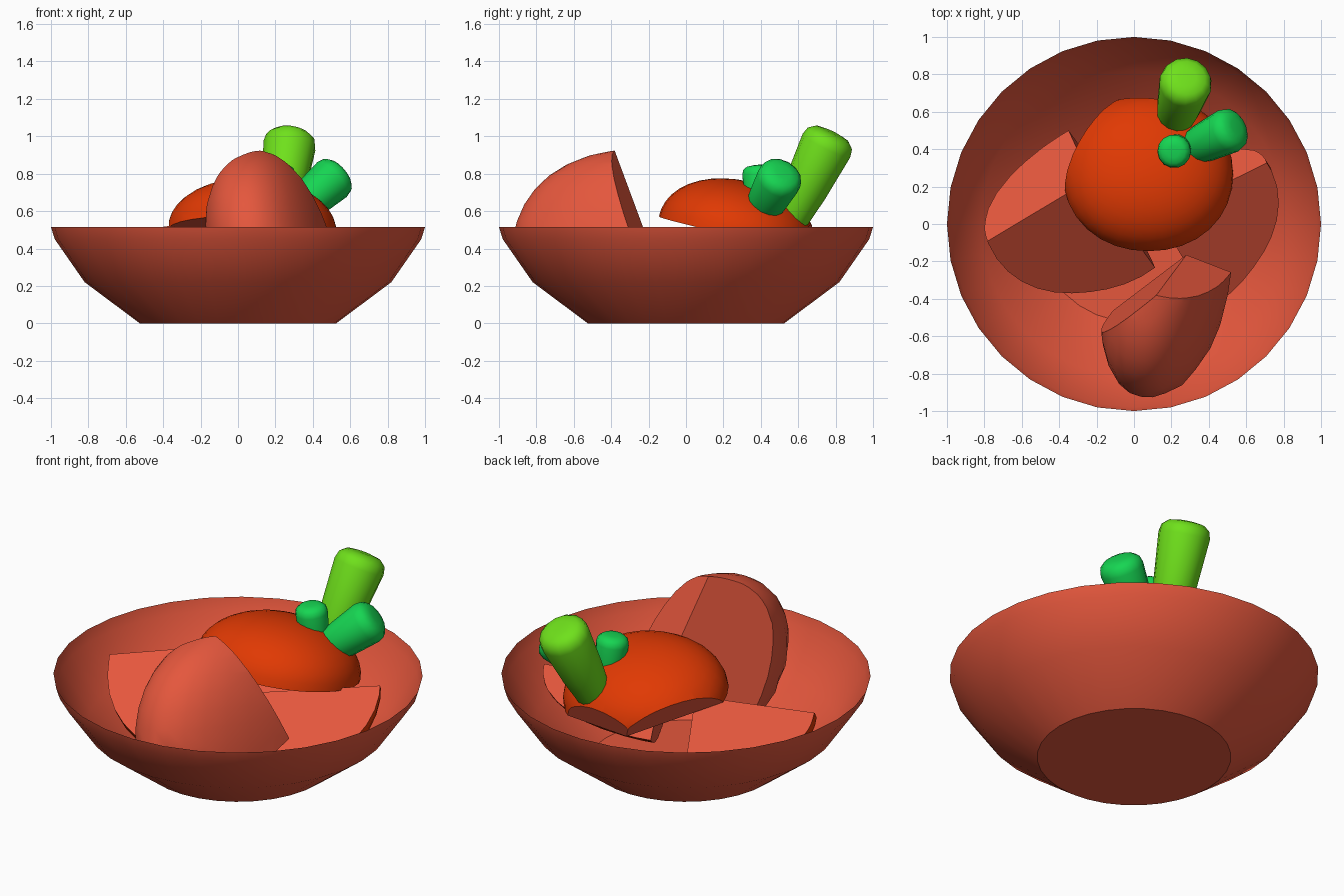
import bpy, bmesh, math
from mathutils import Vector as V, Matrix

if "Cube" in bpy.data.objects:
    bpy.data.objects.remove(bpy.data.objects["Cube"])


def material(name, rgb):
    m = bpy.data.materials.new(name)
    m.diffuse_color = (*rgb, 1)
    m.use_nodes = True
    m.node_tree.nodes["Principled BSDF"].inputs["Base Color"].default_value = m.diffuse_color
    return m


RED = material("terracotta red", (0.78, 0.095, 0.046))
ORANGE = material("orange skin", (0.75, 0.041, 0.001))
GREEN = material("green", (0.008, 0.67, 0.085))
LIME = material("light green", (0.158, 0.75, 0.011))
BOWL = [(0.525, 0), (0.82, 0.22), (0.98, 0.45), (1.0, 0.515)]


def finish(bm, name, mats, angle=35):
    me = bpy.data.meshes.new(name)
    bm.to_mesh(me)
    bm.free()
    ob = bpy.data.objects.new(name, me)
    bpy.context.collection.objects.link(ob)
    for m in mats:
        me.materials.append(m)
    bpy.ops.object.select_all(action='DESELECT')
    ob.select_set(True)
    bpy.context.view_layer.objects.active = ob
    bpy.ops.object.shade_smooth_by_angle(angle=math.radians(angle))
    return ob


def lathe(name, profile, sides, mat, frame=Matrix(), caps=(True, True), angle=35):
    """Rings of (radius, height) joined by quads, placed by a matrix."""
    bm = bmesh.new()
    rings = [[bm.verts.new(frame @ V((r * math.cos(2 * math.pi * i / sides),
                                      r * math.sin(2 * math.pi * i / sides), z)))
              for i in range(sides)] for r, z in profile]
    for a, b in zip(rings, rings[1:]):
        for i in range(sides):
            j = (i + 1) % sides
            bm.faces.new((a[i], a[j], b[j], b[i]))
    if caps[0]:
        bm.faces.new(rings[0][::-1])
    if caps[1]:
        bm.faces.new(rings[-1])
    return finish(bm, name, [mat], angle)


def keep_in_bowl(co):
    """Pull a point inside the bowl wall."""
    co.z = max(co.z, 0.015)
    for (r0, z0), (r1, z1) in zip(BOWL, BOWL[1:]):
        if z0 <= co.z <= z1:
            limit = r0 + (r1 - r0) * (co.z - z0) / (z1 - z0) - 0.025
            r = math.hypot(co.x, co.y)
            if r > limit:
                co.x *= limit / r
                co.y *= limit / r


def chunk(name, centre, axes, semis, planes, skin, p=2.0):
    """Rounded body trimmed by planes (point, outward normal); cut faces are red."""
    bm = bmesh.new()
    bmesh.ops.create_uvsphere(bm, u_segments=32, v_segments=20, radius=1)
    for f in bm.faces:
        f.material_index = 1
    rot = Matrix([a.normalized() for a in axes]).transposed()
    for v in bm.verts:
        q = v.co / sum(abs(c) ** p for c in v.co) ** (1 / p)
        v.co = V(centre) + rot @ V([c * s for c, s in zip(q, semis)])
    for co, no in planes:
        cut = bmesh.ops.bisect_plane(bm, geom=bm.verts[:] + bm.edges[:] + bm.faces[:],
                                     plane_co=co, plane_no=V(no).normalized(),
                                     clear_outer=True)['geom_cut']
        edges = [e for e in cut if isinstance(e, bmesh.types.BMEdge) and e.is_boundary]
        for f in bmesh.ops.contextual_create(bm, geom=edges)['faces']:
            f.material_index = 0
    bmesh.ops.recalc_face_normals(bm, faces=bm.faces)
    for v in bm.verts:
        keep_in_bowl(v.co)
    return finish(bm, name, [RED, skin], 30)


def wedge(name, corner, u, f1, f2, d, semis, skin, shift=0.0):
    """Chunk with two flat faces meeting on the ridge u, and a flat end."""
    c, u, f1, f2, d = (V(x) for x in (corner, u, f1, f2, d))
    u.normalize()
    d.normalize()
    s = u.cross(d).normalized()
    planes = [(c, -u)]
    for a, b in ((f1, f2), (f2, f1)):
        n = u.cross(a)
        planes.append((c, -n if n.dot(b) > 0 else n))
    return chunk(name, c + s * shift, (d, s, d.cross(s)),
                 (semis[0], semis[2], semis[1]), planes, skin, 2.25)


# Bowl: thin open shell with a flat base
lathe("bowl", BOWL, 32, RED, caps=(True, False))

# Front chunk standing up over the rim
wedge("front_chunk", (0.28, -0.165, 0.34), (-0.25, -0.336, 0.906),
      (-0.726, -0.55, -0.41), (0.93, -0.36, 0.12),
      (-0.215, -0.968, 0.15), (0.80, 0.60, 0.33), RED, -0.075)

# Left and right chunks lying with their cut faces up
for name, corner, u, f1, f2, semis in (
        ("left_chunk", (-0.23, 0.24, 0.54), (-0.85, -0.51, -0.12),
         (0.47, -0.65, -0.57), (-0.37, 0.63, -0.67), (0.73, 0.61, 0.38)),
        ("right_chunk", (0.13, 0.04, 0.43), (0.89, 0.44, 0.13),
         (0.44, -0.75, -0.49), (-0.21, 0.63, -0.74), (0.62, 0.64, 0.31))):
    d = V(u).normalized() * 0.5 + V(f1).normalized() * 0.866
    wedge(name, corner, u, f1, f2, d, semis, ORANGE)

# Orange dome on top, tilted, with two undercut back faces
up = V((0.03, 0.22, 1)).normalized()
side = V((1, 0, -0.03)).normalized()
chunk("top_chunk", (0.075, 0.27, 0.48), (side, up.cross(side), up), (0.455, 0.425, 0.285),
      [((0.075, 0.27, 0.48), -up),
       ((-0.05, 0.635, 0.40), (-0.63, 0.32, -0.45)),
       ((-0.05, 0.635, 0.40), (0.1, 1, -0.4))], ORANGE, 2.1)

# Green stems: tapered with rounded ends
for name, a, b, r0, r1, mat in (
        ("tall_stem", (0.2, 0.49, 0.42), (0.285, 0.785, 1.02), 0.08, 0.142, LIME),
        ("side_stem", (0.24, 0.37, 0.54), (0.55, 0.52, 0.81), 0.085, 0.122, GREEN),
        ("small_stem", (0.24, 0.41, 0.5), (0.21, 0.385, 0.845), 0.068, 0.09, GREEN)):
    a, b = V(a), V(b)
    length = (b - a).length
    frame = Matrix.Translation(a) @ (b - a).to_track_quat('Z', 'Y').to_matrix().to_4x4()
    lathe(name, [(r0 * 0.7, 0), (r0, length * 0.06),
                 (r0 * 0.35 + r1 * 0.65, length * 0.5), (r1, length - r1 * 0.55),
                 (r1 * 0.93, length - r1 * 0.25), (r1 * 0.7, length - r1 * 0.06),
                 (r1 * 0.35, length)], 14, mat, frame, angle=60)
